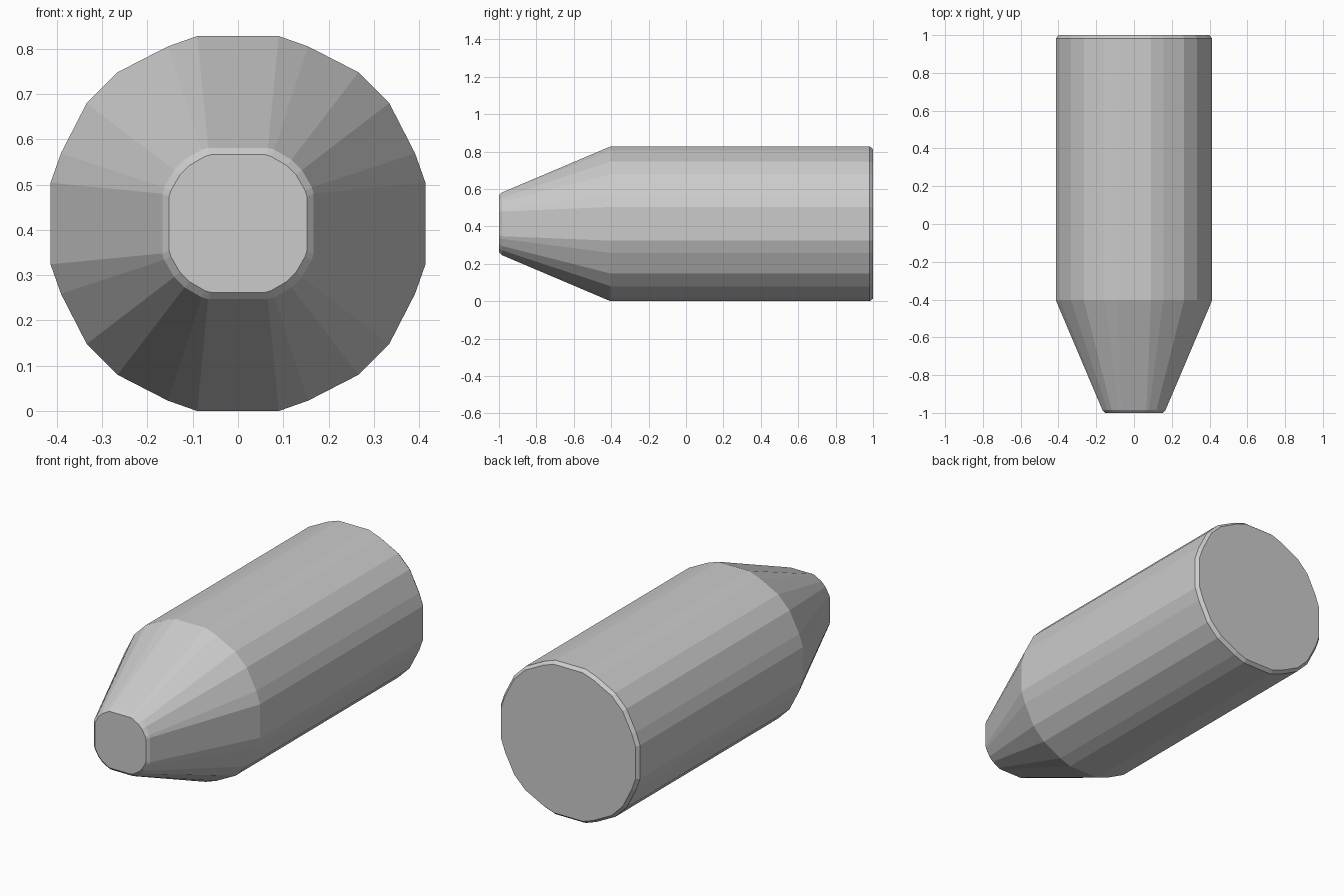
import bpy, bmesh

if "Cube" in bpy.data.objects:
    bpy.data.objects.remove(bpy.data.objects["Cube"])

CZ = 0.414  # height of the long axis

# One quadrant of each cross-section as (x, z) about the axis, clockwise from the top
BODY = [(0.09, 0.414), (0.155, 0.391), (0.266, 0.334),
        (0.334, 0.266), (0.391, 0.155), (0.414, 0.09)]
TIP = [(0.066, 0.167), (0.08, 0.163), (0.118, 0.141),
       (0.141, 0.118), (0.163, 0.08), (0.167, 0.066)]


def full_ring(quadrant):
    """Turn a quadrant through four right angles into a closed outline."""
    points = []
    for turn in range(4):
        for x, z in quadrant:
            for _ in range(turn):
                x, z = z, -x
            points.append((x, z))
    return points


def loft(name, sections):
    """Skin a list of (y, quadrant, scale) sections and cap both ends."""
    bm = bmesh.new()
    rings = [[bm.verts.new((x * s, y, CZ + z * s)) for x, z in full_ring(q)]
             for y, q, s in sections]
    for a, b in zip(rings, rings[1:]):
        n = len(a)
        for i in range(n):
            j = (i + 1) % n
            bm.faces.new((a[i], a[j], b[j], b[i]))
    bm.faces.new(rings[0])
    bm.faces.new(rings[-1])
    bmesh.ops.recalc_face_normals(bm, faces=bm.faces)
    mesh = bpy.data.meshes.new(name)
    bm.to_mesh(mesh)
    bm.free()
    obj = bpy.data.objects.new(name, mesh)
    bpy.context.collection.objects.link(obj)
    return obj


# Tapered nose, straight barrel and small bevels at both flat ends
loft("tapered_cylinder", [
    (-1.0, TIP, 0.91),
    (-0.985, TIP, 1.0),
    (-0.403, BODY, 1.0),
    (0.982, BODY, 1.0),
    (1.0, BODY, 0.965),
])
